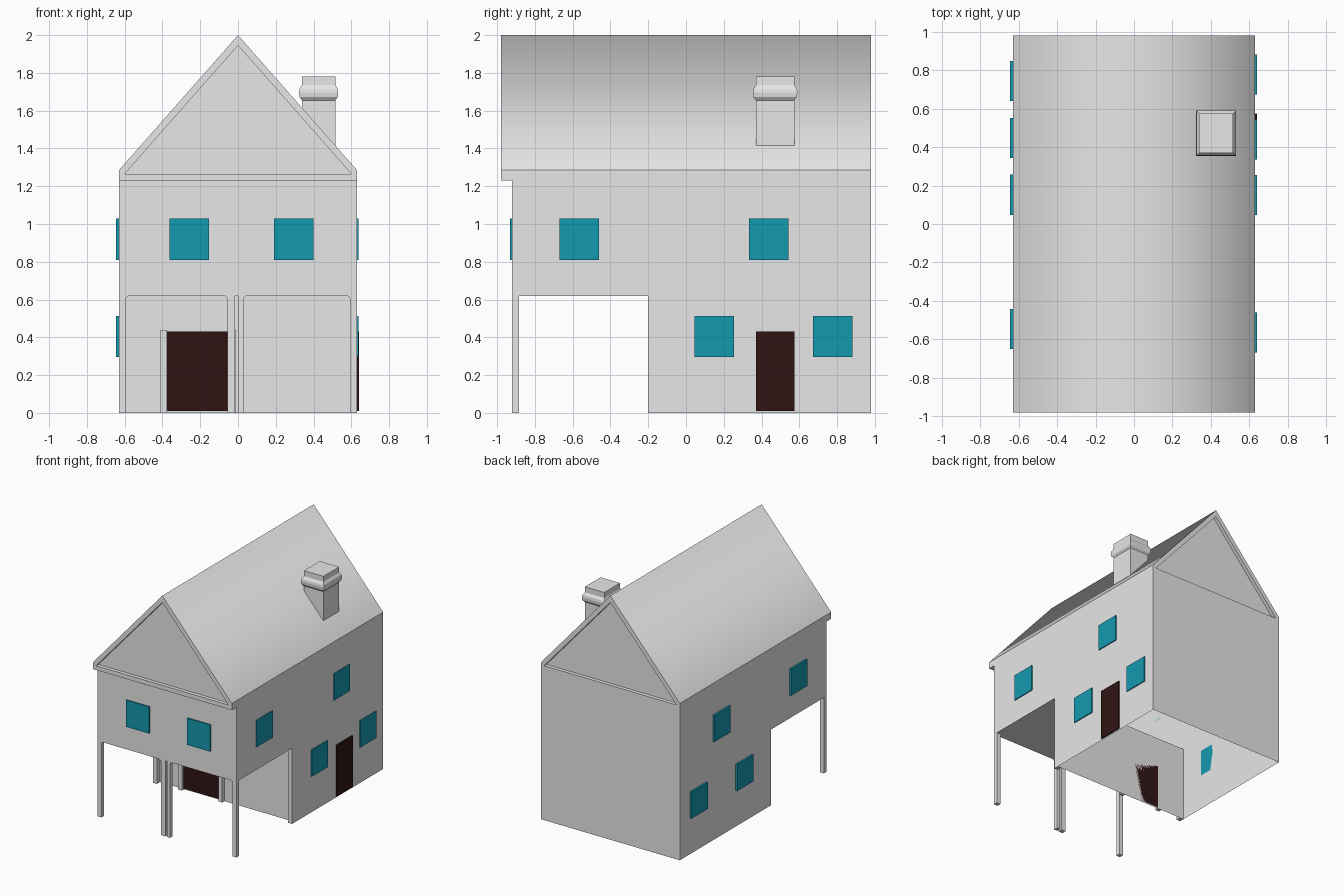
import bpy, bmesh, math
from mathutils import Vector

cube = bpy.data.objects.get("Cube")
if cube:
    bpy.data.objects.remove(cube, do_unlink=True)


def material(name, rgb):
    m = bpy.data.materials.new(name)
    m.use_nodes = True
    m.diffuse_color = (*rgb, 1)
    m.node_tree.nodes["Principled BSDF"].inputs["Base Color"].default_value = (*rgb, 1)
    return m


PLASTER = material("light grey", (0.8, 0.8, 0.8))
GLASS = material("teal", (0.007, 0.32, 0.43))
WOOD = material("dark brown", (0.03, 0.007, 0.007))


def finish(name, bm, mat):
    bmesh.ops.recalc_face_normals(bm, faces=bm.faces)
    mesh = bpy.data.meshes.new(name)
    bm.to_mesh(mesh)
    bm.free()
    mesh.materials.append(mat)
    obj = bpy.data.objects.new(name, mesh)
    bpy.context.collection.objects.link(obj)
    return obj


def box(name, x, y, z, mat=PLASTER):
    bm = bmesh.new()
    bmesh.ops.create_cube(bm, size=1)
    for v in bm.verts:
        v.co = [lo + (c + 0.5) * (hi - lo) for c, (lo, hi) in zip(v.co, (x, y, z))]
    return finish(name, bm, mat)


def extrude(points, offset):
    """Closed prism from a polygon and an extrusion vector."""
    bm = bmesh.new()
    face = bm.faces.new([bm.verts.new(p) for p in points])
    new = bmesh.ops.extrude_face_region(bm, geom=[face], use_keep_orig=True)["geom"]
    moved = [g for g in new if isinstance(g, bmesh.types.BMVert)]
    bmesh.ops.translate(bm, verts=moved, vec=offset)
    return bm


W, FRONT, BACK = 0.63, -0.92, 0.98
WALL, FLOOR, EAVE = -0.16, 0.62, 1.23

# House shell: overhanging upper storey, open underneath and into the roof
side = [(WALL, 0), (BACK, 0), (BACK, EAVE), (FRONT, EAVE), (FRONT, FLOOR), (WALL, FLOOR)]
bm = extrude([(-W, y, z) for y, z in side], (2 * W, 0, 0))
bmesh.ops.recalc_face_normals(bm, faces=bm.faces)
opened = [f for f in bm.faces if abs(f.normal.z) > 0.9
          and (f.calc_center_median().z < 0.1 or f.calc_center_median().z > 1)]
bmesh.ops.delete(bm, geom=opened, context='FACES')
finish("house_walls", bm, PLASTER)

# Roof: pentagonal prism with a recessed triangular panel in each gable
bm = bmesh.new()
outer = [(-W, EAVE), (-W, 1.285), (0, 2), (W, 1.285), (W, EAVE)]
inner = [(-0.6, 1.265), (0, 1.945), (0.6, 1.265)]
rings = []
for s in (-1, 1):
    o = [bm.verts.new((x, s * 0.98, z)) for x, z in outer]
    i = [bm.verts.new((x, s * 0.98, z)) for x, z in inner]
    p = [bm.verts.new((x, s * 0.95, z)) for x, z in inner]
    rim = [(o[0], o[1], i[0]), (o[1], o[2], i[1], i[0]), (o[2], o[3], i[2], i[1]),
           (o[3], o[4], i[2]), (o[4], o[0], i[0], i[2]), p]
    rim += [(i[k], i[k - 1], p[k - 1], p[k]) for k in range(3)]
    for f in rim:
        bm.faces.new(f)
    rings.append(o)
a, b = rings
for k in range(5):
    bm.faces.new((a[k - 1], a[k], b[k], b[k - 1]))
for f in bm.faces:
    f.normal_update()
    f.smooth = abs(f.normal.z) > 0.3 and f.calc_center_median().z > 1.5 and f.calc_area() > 1
for e in bm.edges:
    e.smooth = all(f.smooth for f in e.link_faces)
finish("roof", bm, PLASTER)

# Chimney: rectangular shaft with a rounded collar
bm = bmesh.new()
steps = [(1.3, 0), (1.655, 0), (1.672, 0.013), (1.695, 0.016), (1.715, 0.013), (1.735, 0), (1.78, 0)]
loops = [[bm.verts.new((0.427 + sx * (0.088 + g), 0.472 + sy * (0.102 + g), z))
          for sx, sy in ((-1, -1), (1, -1), (1, 1), (-1, 1))] for z, g in steps]
for lo, hi in zip(loops, loops[1:]):
    for k in range(4):
        bm.faces.new((lo[k - 1], lo[k], hi[k], hi[k - 1]))
bm.faces.new(loops[-1])
bm.faces.new(loops[0])
finish("chimney", bm, PLASTER)


# Porch posts with a small curved bracket on the open sides
def post(name, x0, x1, left, right, r=0.022):
    arc = [(r * (1 - math.cos(t)), FLOOR - r + r * math.sin(t))
           for t in (k * math.pi / 8 for k in range(5))]
    pts = [(x0, 0), (x1, 0)]
    pts += [(x1 + dx, z) for dx, z in arc] if right else [(x1, FLOOR)]
    pts += [(x0 - dx, z) for dx, z in reversed(arc)] if left else [(x0, FLOOR)]
    finish(name, extrude([(x, FRONT, z) for x, z in pts], (0, 0.035, 0)), PLASTER)


post("porch_post_right", -W, -0.595, False, True)
post("porch_post_left", 0.595, W, True, False)
post("porch_post_middle_right", -0.055, -0.015, True, False)
post("porch_post_middle_left", 0, 0.028, False, True)

# Pilasters on the recessed ground floor wall
for name, x in (("right", -W), ("left", 0.595)):
    box("corner_pilaster_" + name, (x, x + 0.035), (-0.2, WALL), (0, FLOOR))

# Garage door and its jambs
box("garage_door", (-0.375, -0.045), (WALL - 0.009, WALL), (0.01, 0.43), WOOD)
for name, x in (("right", -0.41), ("left", -0.045)):
    box("garage_jamb_" + name, (x, x + 0.035), (-0.19, WALL), (0, 0.44))

# Side door
box("side_door", (W, W + 0.0095), (0.37, 0.575), (0.01, 0.43), WOOD)

# Windows: centre along the wall, sill height
UPPER, LOWER, H, HALF = 0.81, 0.295, 0.218, 0.104
for n, (y, z) in enumerate([(-0.565, UPPER), (0.438, UPPER), (0.15, LOWER), (0.777, LOWER)]):
    box(f"left_window_{n + 1}", (W, W + 0.008), (y - HALF, y + HALF), (z, z + H), GLASS)
for n, (y, z) in enumerate([(-0.546, UPPER), (0.447, UPPER), (0.152, LOWER), (0.743, LOWER)]):
    box(f"right_window_{n + 1}", (-W - 0.015, -W), (y - HALF, y + HALF), (z, z + H), GLASS)
for n, x in enumerate((-0.258, 0.295)):
    box(f"front_window_{n + 1}", (x - HALF, x + HALF), (FRONT - 0.012, FRONT), (UPPER, UPPER + H), GLASS)
